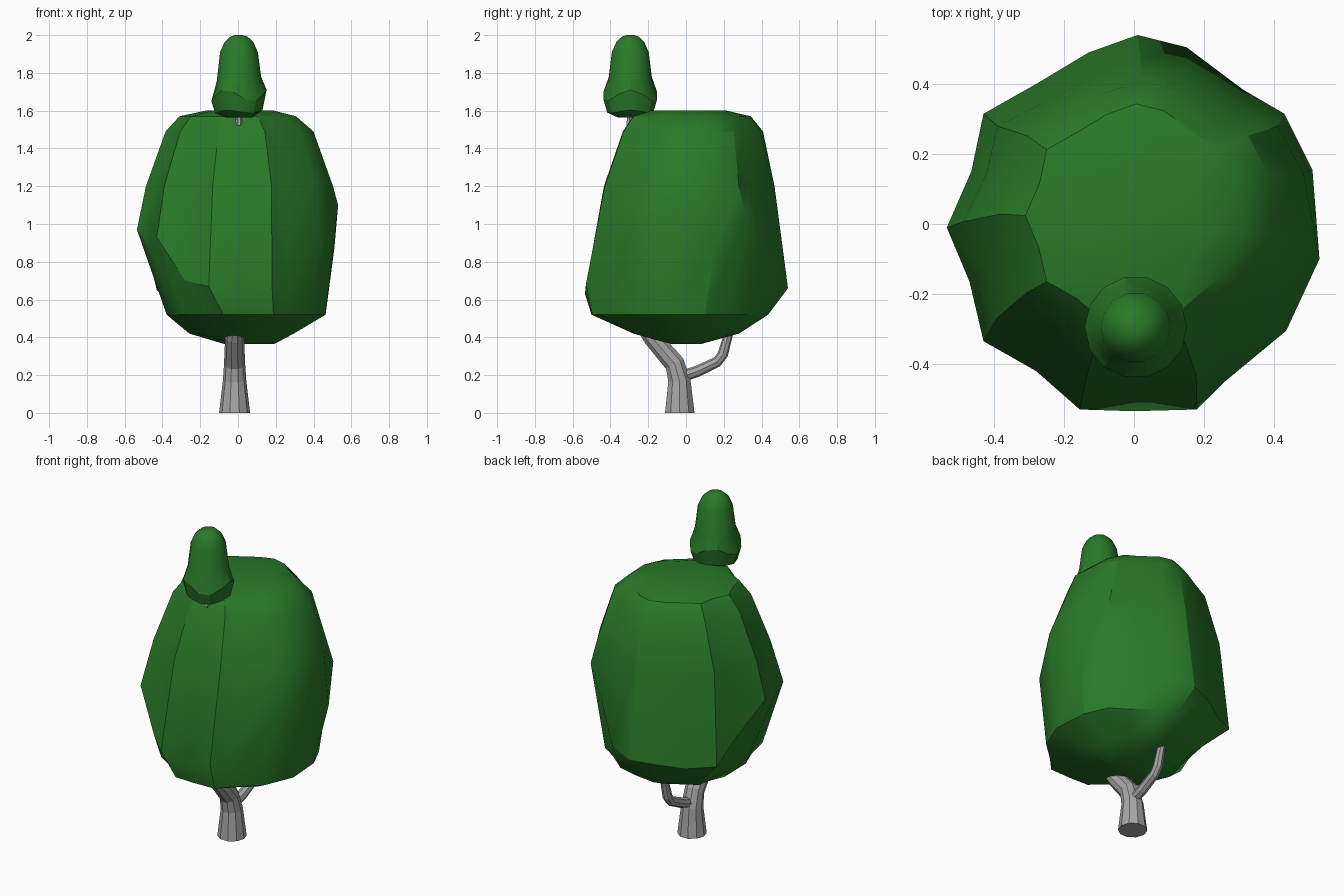
import bpy, bmesh, math
from mathutils import Vector

if "Cube" in bpy.data.objects:
    bpy.data.objects.remove(bpy.data.objects["Cube"], do_unlink=True)


def make_material(name, colour):
    mat = bpy.data.materials.new(name)
    mat.use_nodes = True
    mat.diffuse_color = (*colour, 1)
    mat.node_tree.nodes["Principled BSDF"].inputs["Base Color"].default_value = (*colour, 1)
    return mat


leaf = make_material("leaf green", (0.022, 0.195, 0.022))
bark = make_material("bark grey", (0.38, 0.38, 0.38))


def loft(name, rings, mat, smooth_angle=None):
    """Skin a stack of equal-length point rings and cap both ends."""
    bm = bmesh.new()
    loops = [[bm.verts.new(p) for p in ring] for ring in rings]
    count = len(loops[0])
    for low, high in zip(loops, loops[1:]):
        for i in range(count):
            j = (i + 1) % count
            bm.faces.new((low[i], low[j], high[j], high[i]))
    bm.faces.new(loops[0])
    bm.faces.new(loops[-1])
    bmesh.ops.recalc_face_normals(bm, faces=bm.faces)
    mesh = bpy.data.meshes.new(name)
    bm.to_mesh(mesh)
    bm.free()
    mesh.materials.append(mat)
    obj = bpy.data.objects.new(name, mesh)
    bpy.context.collection.objects.link(obj)
    if smooth_angle:
        bpy.ops.object.select_all(action="DESELECT")
        obj.select_set(True)
        bpy.context.view_layer.objects.active = obj
        bpy.ops.object.shade_smooth_by_angle(angle=math.radians(smooth_angle))
    return obj


def tube(name, path, radii, sides):
    """Faceted limb with rings square to the path."""
    path = [Vector(p) for p in path]
    rings = []
    for i, (centre, radius) in enumerate(zip(path, radii)):
        along = path[min(i + 1, len(path) - 1)] - path[max(i - 1, 0)]
        turn = Vector((0, 0, 1)).rotation_difference(along)
        if i == 0 and centre.z == 0:
            turn.identity()
        ring = []
        for k in range(sides):
            a = math.tau * k / sides
            ring.append(centre + turn @ Vector((radius * math.cos(a), radius * math.sin(a), 0)))
        rings.append(ring)
    return loft(name, rings, bark)


# Crown: an uneven widest edge, with scaled copies of it above and below
widest_edge = [
    (.01, .54, .66), (-.13, .49, .65), (-.28, .4, .63), (-.43, .315, .65),
    (-.465, .15, .8), (-.535, -.01, .97), (-.47, -.165, .88), (-.43, -.335, .93),
    (-.28, -.42, .7), (-.155, -.53, .67), (0, -.535, .63), (.18, -.53, .68),
    (.26, -.45, .74), (.435, -.305, .93), (.53, -.1, 1.1), (.51, .155, .87),
    (.43, .315, 1.06), (.31, .385, .9), (.15, .505, .7),
]


def scaled_edge(z, sx, sy, cx=0, cy=0):
    return [(cx + x * sx, cy + y * sy, z) for x, y, _ in widest_edge]


crown_rings = [
    scaled_edge(.365, .25, .15, .06),
    scaled_edge(.42, .52, .52, .02),
    scaled_edge(.52, .79, .87, .045, -.035),
    widest_edge,
    scaled_edge(1.2, .93, .84, .01, .015),
    scaled_edge(1.49, .735, .69, .01, .035),
    scaled_edge(1.57, .58, .58, 0, .03),
    scaled_edge(1.6, .34, .38, .01, .01),
]
loft("crown", crown_rings, leaf, 30)

# Small top tuft: bell-shaped with a slightly wavy skirt
SIDES = 14
tuft_profile = [(1.565, .07, 0), (1.595, .125, .008), (1.68, .146, .03), (1.77, .117, .012),
                (1.91, .1, 0), (1.965, .075, 0), (1.992, .045, 0), (2, .02, 0)]
tuft_rings = []
for z, radius, wave in tuft_profile:
    ring = []
    for k in range(SIDES):
        a = math.tau * k / SIDES
        ring.append((.005 + radius * math.cos(a), -.295 + radius * math.sin(a),
                     z + wave * math.cos(3 * a)))
    tuft_rings.append(ring)
loft("top_tuft", tuft_rings, leaf, 30)

# Trunk, side branch and the twig that carries the tuft
tube("trunk",
     [(-.018, -.033, 0), (-.018, -.035, .17), (-.018, -.06, .26), (-.018, -.18, .4), (-.01, -.25, .5)],
     [.082, .062, .056, .05, .04], 10)
tube("side_branch",
     [(-.015, -.03, .19), (-.012, .06, .22), (-.01, .165, .27), (-.01, .195, .31), (-.01, .22, .4), (-.01, .25, .5)],
     [.03, .03, .028, .028, .024, .02], 8)
tube("tuft_twig", [(.005, -.25, 1.4), (.005, -.3, 1.53), (.005, -.295, 1.62)], [.02, .018, .014], 6)
